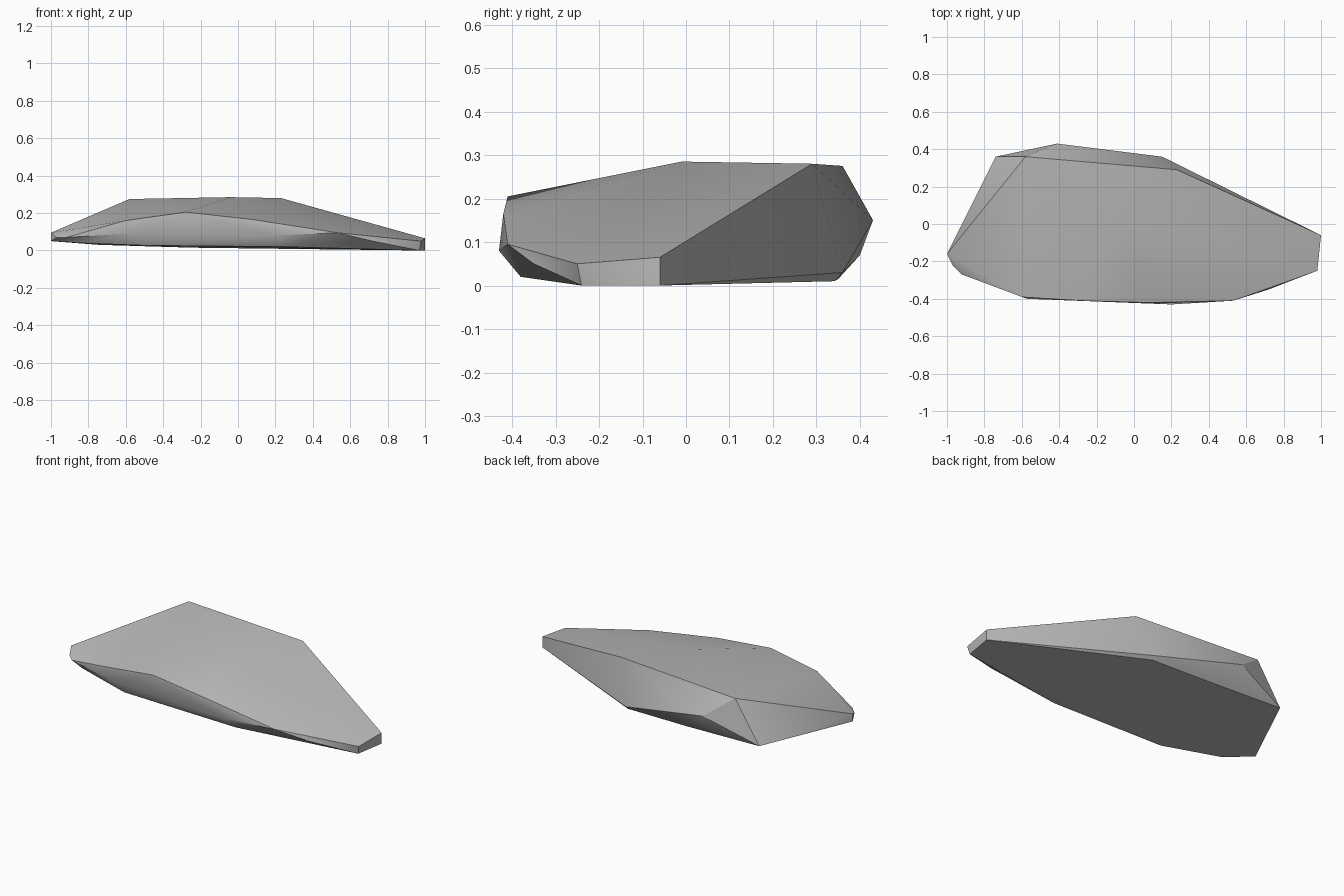
import bpy, bmesh, math

cube = bpy.data.objects.get("Cube")
if cube:
    bpy.data.objects.remove(cube, do_unlink=True)

# Plain stone colour
stone = bpy.data.materials.new("stone_grey")
stone.use_nodes = True
grey = (0.5, 0.5, 0.5, 1)
stone.diffuse_color = grey
stone.node_tree.nodes["Principled BSDF"].inputs["Base Color"].default_value = grey

# Corner rings of the slab
crown = [(-.58, .36, .275), (.23, .29, .28), (-.04, -.01, .285)]
tips = [(-1, -.16, .095), (-1, -.16, .05), (1, -.06, .065), (1, -.06, 0),
        (.98, -.25, .05), (.97, -.24, 0)]
front_ridge = [(-.6, -.39, .16), (-.28, -.41, .205), (.08, -.42, .165), (.53, -.41, .095)]
front_belly = [(-.97, -.22, .07), (-.92, -.27, .07), (-.57, -.4, .09),
               (.2, -.43, .08), (.72, -.35, .05)]
back_rim = [(-.74, .36, .03), (-.41, .43, .15), (-.4, .4, .07), (.15, .36, .03)]
underside = [(-.85, -.27, .04), (-.5, -.37, .027), (.25, -.38, .02),
             (.15, .34, .01), (-.25, .35, .015)]

# Wrap the corners in one faceted skin
bm = bmesh.new()
for point in crown + tips + front_ridge + front_belly + back_rim + underside:
    bm.verts.new(point)
hull = bmesh.ops.convex_hull(bm, input=bm.verts[:])
loose = [v for v in bm.verts if not v.link_faces]
bmesh.ops.delete(bm, geom=loose, context='VERTS')
bmesh.ops.recalc_face_normals(bm, faces=bm.faces[:])
mesh = bpy.data.meshes.new("rock_slab")
bm.to_mesh(mesh)
bm.free()
mesh.materials.append(stone)

rock = bpy.data.objects.new("rock_slab", mesh)
bpy.context.collection.objects.link(rock)
bpy.ops.object.select_all(action='DESELECT')
rock.select_set(True)
bpy.context.view_layer.objects.active = rock
bpy.ops.object.shade_smooth_by_angle(angle=math.radians(30))
